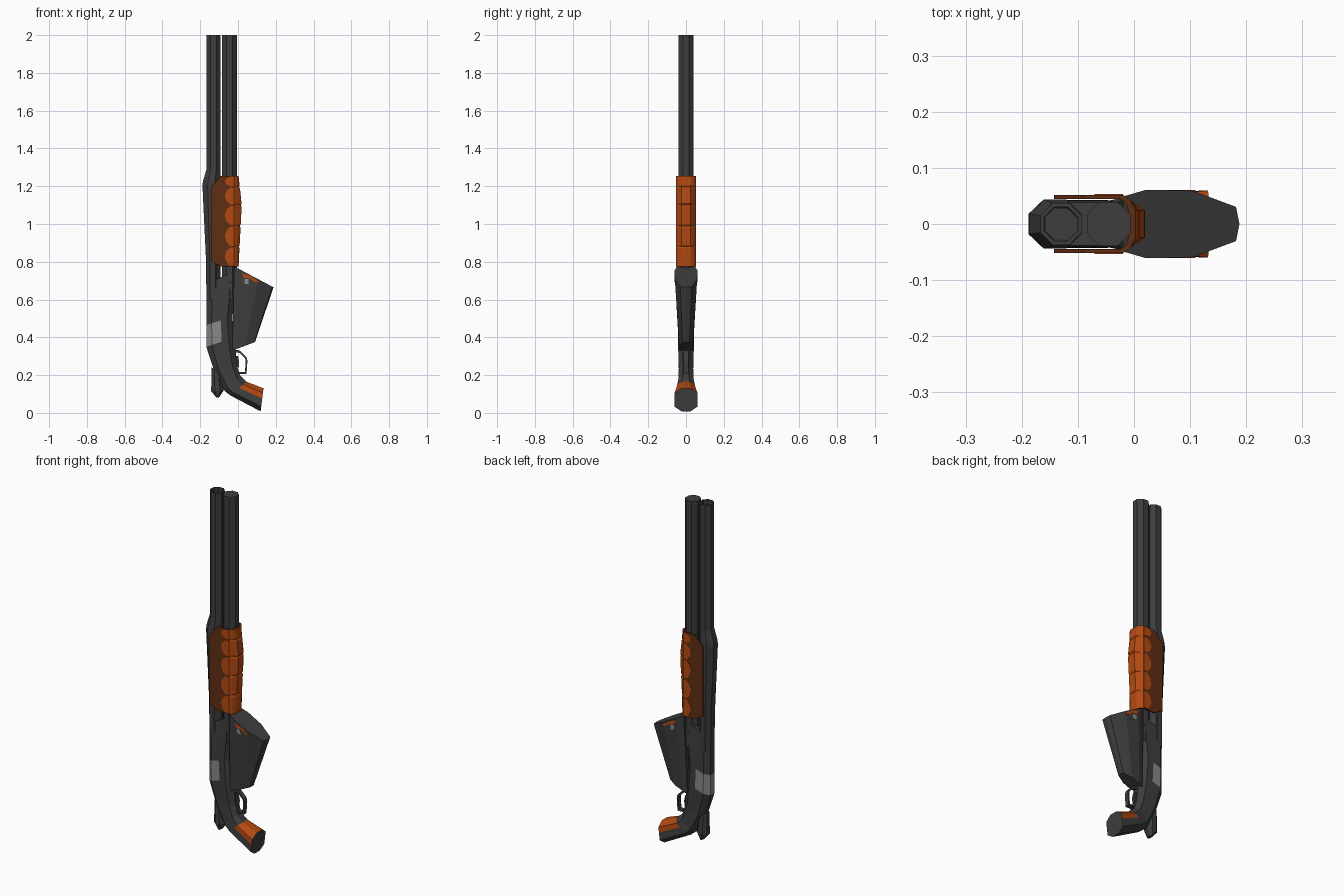
import bpy, bmesh
from mathutils import Vector

if "Cube" in bpy.data.objects:
    bpy.data.objects.remove(bpy.data.objects["Cube"])


def material(name, rgb):
    m = bpy.data.materials.new(name)
    m.diffuse_color = (*rgb, 1)
    m.use_nodes = True
    m.node_tree.nodes["Principled BSDF"].inputs["Base Color"].default_value = m.diffuse_color
    return m


CHARCOAL = material("charcoal", (0.048, 0.048, 0.048))
ORANGE = material("orange", (0.45, 0.067, 0.006))
BROWN = material("dark brown", (0.115, 0.026, 0.006))
GREY = material("light grey", (0.25, 0.25, 0.25))


def finish(bm, name, mats, paint=None):
    bmesh.ops.remove_doubles(bm, verts=bm.verts, dist=1e-5)
    bmesh.ops.recalc_face_normals(bm, faces=bm.faces)
    if paint:
        for f in bm.faces:
            f.material_index = paint(f.calc_center_median())
    me = bpy.data.meshes.new(name)
    bm.to_mesh(me)
    bm.free()
    for m in mats:
        me.materials.append(m)
    ob = bpy.data.objects.new(name, me)
    bpy.context.collection.objects.link(ob)
    return ob


def skin(name, rings, mats, paint=None):
    """Join closed rings of points into a capped solid."""
    bm = bmesh.new()
    loops = [[bm.verts.new(p) for p in r] for r in rings]
    n = len(loops[0])
    for a, b in zip(loops, loops[1:]):
        for i in range(n):
            j = (i + 1) % n
            bm.faces.new((a[i], a[j], b[j], b[i]))
    bm.faces.new(loops[0])
    bm.faces.new(loops[-1])
    return finish(bm, name, mats, paint)


OCT = [(0, .41), (.29, 1), (.71, 1), (1, .41)]


def sections(rows, shape=OCT):
    """Each row: back x, z, front x, z, half width; shape gives (t, width) pairs."""
    rings = []
    for x0, z0, x1, z1, w in rows:
        half = [(x0 + (x1 - x0) * t, w * k, z0 + (z1 - z0) * t) for t, k in shape]
        rings.append(half + [(x, -y, z) for x, y, z in reversed(half)])
    return rings


def round_rows(rows):
    """Centre x, z, radius -> section rows."""
    return [(x - r, z, x + r, z, r) for x, z, r in rows]


def plate(name, outline, y0, y1, mat):
    bm = bmesh.new()
    f = bm.faces.new([bm.verts.new((x, y0, z)) for x, z in outline])
    res = bmesh.ops.extrude_face_region(bm, geom=[f])
    verts = [v for v in res["geom"] if isinstance(v, bmesh.types.BMVert)]
    bmesh.ops.translate(bm, verts=verts, vec=Vector((0, y1 - y0, 0)))
    return finish(bm, name, [mat])


def side_plates(name, outline, y0, y1, mat):
    for side, s in (("left", 1), ("right", -1)):
        plate(f"{name}_{side}", outline, s * y0, s * y1, mat)


# Hollow barrel and solid tube beside it
skin("barrel", sections(round_rows([(-.13, .6, .037), (-.13, 2, .037), (-.13, 2, .03),
                                    (-.13, 1.5, .028)])), [CHARCOAL])
skin("magazine_tube", sections(round_rows([(-.045, .6, .039), (-.045, 2, .039)])), [CHARCOAL])

# Tapered shroud around the barrel
skin("barrel_shroud", sections([(-.167, .6, -.1, .6, .042), (-.17, .82, -.1, .82, .043),
                                (-.188, 1.2, -.094, 1.2, .044), (-.186, 1.225, -.094, 1.225, .044),
                                (-.167, 1.29, -.094, 1.29, .037)]), [CHARCOAL])

# Receiver flowing into the curved grip, with grey patch and orange grip inlay
def body_paint(c):
    if .36 < c.z < .49 and c.x < -.095:
        return 1
    return 2 if c.x > .06 and c.z > .105 else 0


BODY = [(0, .4), (.2, 1), (.55, 1), (.8, 1), (1, .4)]
skin("receiver_and_grip", sections([
    (-.167, .68, -.006, .76, .038), (-.167, .6, -.018, .58, .042),
    (-.167, .465, -.03, .51, .043), (-.167, .35, -.02, .40, .043),
    (-.16, .325, -.012, .325, .041),
    (-.125, .22, -.005, .25, .038), (-.07, .115, .01, .2, .04),
    (-.04, .092, .045, .165, .046), (.12, .008, .135, .13, .06)], BODY),
    [CHARCOAL, GREY, ORANGE], body_paint)

# Tang behind the grip
skin("rear_tang", sections([(-.14, .24, -.09, .22, .025), (-.142, .115, -.075, .12, .03),
                            (-.115, .082, -.1, .082, .02)]), [CHARCOAL])

# Wedge-shaped box magazine
MAG = [(0, .8), (.2, 1), (.6, .97), (.97, .5), (1, 0)]
skin("box_magazine", sections([(-.03, .33, .09, .375, .037),
                               (-.02, .775, .188, .665, .061)], MAG), [CHARCOAL])
side_plates("magazine_mark", [(.02, .738), (.06, .728), (.11, .695), (.095, .69),
                              (.06, .712), (.03, .715)], .052, .0605, ORANGE)
side_plates("magazine_fleck", [(.035, .685), (.057, .68), (.055, .71), (.035, .71)],
            .051, .0595, GREY)

# Trigger guard and trigger
outer = [(-.02, .335), (.01, .33), (.045, .295), (.05, .275), (.045, .205), (.0, .205)]
inner = [(.0, .216), (.037, .216), (.041, .275), (.037, .29), (.008, .318), (-.02, .32)]
plate("trigger_guard", outer + inner, -.012, .012, CHARCOAL)
plate("trigger", [(-.02, .3), (.0, .3), (.006, .27), (.004, .24), (-.02, .25)],
      -.008, .008, CHARCOAL)

# U-shaped forend with shallow grooves across its front
JOINTS = [.88, .99, 1.10, 1.195]


def forend_ring(z, dip=0):
    e = .003 + .017 * min((z - .775) / .33, (1.255 - z) / .155, 1) - dip
    left = -.143 + .053 * max(0, (.805 - z) / .03, (z - 1.195) / .06)
    half = [(left, .052), (-.02, .052), (-.006, .042 - dip), (e, .024)]
    core = [(left, .045), (-.024, .045), (-.014, .036), (e - .012, .02)]
    ring = half + [(x, -y) for x, y in reversed(half)]
    ring += [(x, -y) for x, y in core] + [(x, y) for x, y in reversed(core)]
    return [(x, y, z) for x, y in ring]


rings = [forend_ring(.775), forend_ring(.805)]
for z in JOINTS:
    rings += [forend_ring(z - .008), forend_ring(z, .005), forend_ring(z + .008)]
rings.append(forend_ring(1.255))
skin("forend", rings, [BROWN, ORANGE], lambda c: int(c.x > -.02))

# Scalloped orange grips along the forend sides
edges = [.775] + JOINTS + [1.255]
for k, (a, b) in enumerate(zip(edges, edges[1:])):
    a, b = a + .004, b - .004
    h = b - a
    side_plates(f"forend_scallop_{k + 1}",
                [(-.02, a), (-.042, a), (-.062, a + .22 * h), (-.07, a + .5 * h),
                 (-.062, b - .22 * h), (-.042, b), (-.02, b)], .05, .0535, ORANGE)
